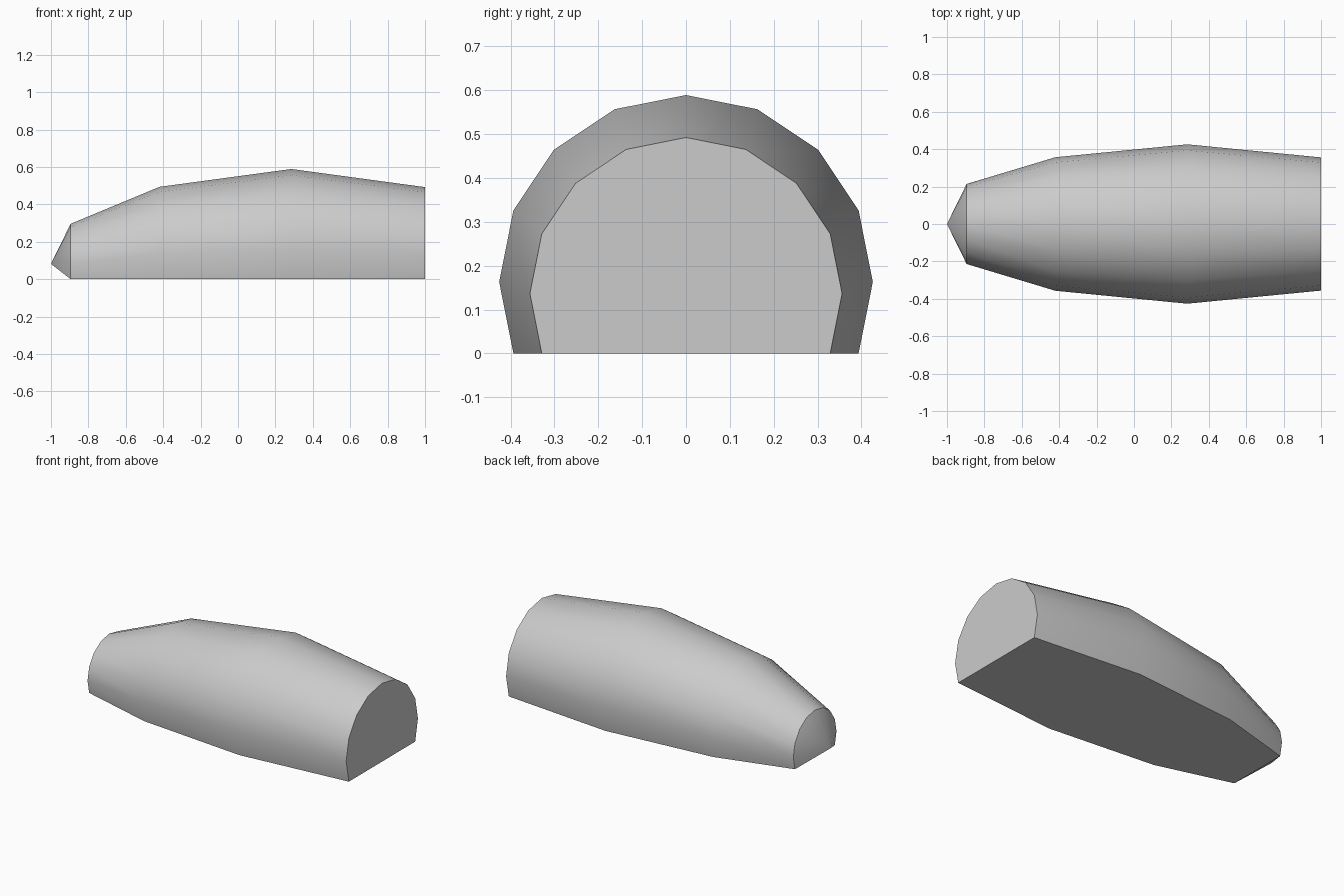
import bpy
import bmesh
import math

cube = bpy.data.objects.get("Cube")
if cube:
    bpy.data.objects.remove(cube, do_unlink=True)

# Plain grey material
grey = bpy.data.materials.new("light_grey")
grey.use_nodes = True
colour = (0.6, 0.6, 0.6, 1)
grey.diffuse_color = colour
grey.node_tree.nodes["Principled BSDF"].inputs["Base Color"].default_value = colour

# Hull stations along x with the radius of each section
STATIONS = [(-0.895, 0.214), (-0.42, 0.357), (0.285, 0.426), (1.0, 0.356)]
STEP = math.pi / 8          # sixteen-sided section, cut flat one step below its middle
DROP = math.sin(STEP)


def section(bm, x, r):
    """Arched ring of vertices whose flat base rests on the ground."""
    return [bm.verts.new((x, r * math.cos(i * STEP), r * (math.sin(i * STEP) + DROP)))
            for i in range(-1, 10)]


bm = bmesh.new()
rings = [section(bm, x, r) for x, r in STATIONS]

# Side panels and flat underside
for a, b in zip(rings, rings[1:]):
    for i in range(len(a)):
        j = (i + 1) % len(a)
        bm.faces.new((a[i], a[j], b[j], b[i]))

# Flat end and pointed nose
bm.faces.new(rings[-1])
tip = bm.verts.new((-1, 0, STATIONS[0][1] * DROP))
nose = rings[0]
for i in range(len(nose)):
    bm.faces.new((tip, nose[(i + 1) % len(nose)], nose[i]))

bmesh.ops.recalc_face_normals(bm, faces=bm.faces)
mesh = bpy.data.meshes.new("hull")
bm.to_mesh(mesh)
bm.free()
mesh.materials.append(grey)

hull = bpy.data.objects.new("hull", mesh)
bpy.context.collection.objects.link(hull)
bpy.ops.object.select_all(action="DESELECT")
hull.select_set(True)
bpy.context.view_layer.objects.active = hull
bpy.ops.object.shade_smooth_by_angle(angle=math.radians(35))
